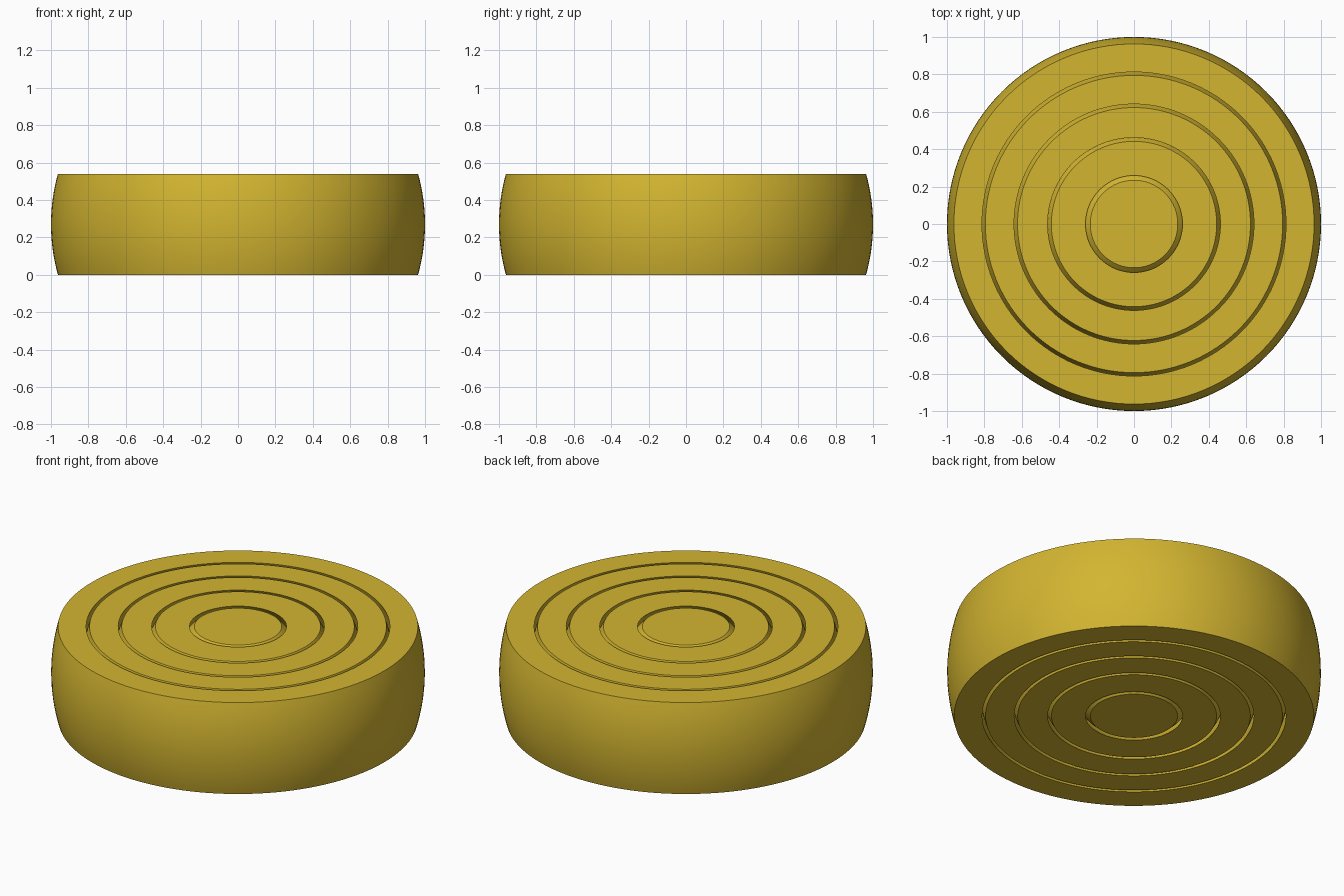
import bpy, bmesh, math
from mathutils import Vector

cube = bpy.data.objects.get("Cube")
if cube:
    bpy.data.objects.remove(cube, do_unlink=True)

HALF = 0.27      # half the height of the slab
GAP = 0.017      # clearance between nested rings
PITCH = 0.1607   # radius step from one ring to the next
SEGMENTS = 128
ARC_STEPS = 16

gold = bpy.data.materials.new("mustard_gold")
gold.use_nodes = True
colour = (0.65, 0.46, 0.03, 1)
gold.diffuse_color = colour
gold.node_tree.nodes["Principled BSDF"].inputs["Base Color"].default_value = colour


def sphere_arc(radius):
    """Slice of a sphere between the bottom and top planes, bottom first."""
    limit = math.asin(HALF / radius)
    angles = [limit * (2 * i / ARC_STEPS - 1) for i in range(ARC_STEPS + 1)]
    return [Vector((radius * math.cos(a), 0, HALF + radius * math.sin(a))) for a in angles]


def lathe(name, profile, closed):
    """Spin a profile around the z axis into a smooth-shaded object."""
    bm = bmesh.new()
    verts = [bm.verts.new(p) for p in profile]
    edges = [bm.edges.new(pair) for pair in zip(verts, verts[1:])]
    if closed:
        edges.append(bm.edges.new((verts[-1], verts[0])))
    bmesh.ops.spin(bm, geom=verts + edges, cent=(0, 0, 0), axis=(0, 0, 1),
                   angle=2 * math.pi, steps=SEGMENTS)
    bmesh.ops.remove_doubles(bm, verts=bm.verts[:], dist=0.0001)
    bmesh.ops.recalc_face_normals(bm, faces=bm.faces[:])
    mesh = bpy.data.meshes.new(name)
    bm.to_mesh(mesh)
    bm.free()
    mesh.materials.append(gold)
    obj = bpy.data.objects.new(name, mesh)
    bpy.context.collection.objects.link(obj)
    bpy.ops.object.select_all(action='DESELECT')
    obj.select_set(True)
    bpy.context.view_layer.objects.active = obj
    bpy.ops.object.shade_smooth_by_angle(angle=math.radians(25))


# Four nested rings: convex outside, concave inside
names = ["outer_ring", "second_ring", "third_ring", "inner_ring"]
for i, name in enumerate(names):
    outer = 1 - PITCH * i
    inner = outer - PITCH + GAP
    lathe(name, sphere_arc(outer) + sphere_arc(inner)[::-1], True)

# Solid core, a sphere cut flat at top and bottom
core = sphere_arc(1 - PITCH * len(names))
lathe("core", [Vector((0, 0, 0))] + core + [Vector((0, 0, 2 * HALF))], False)
